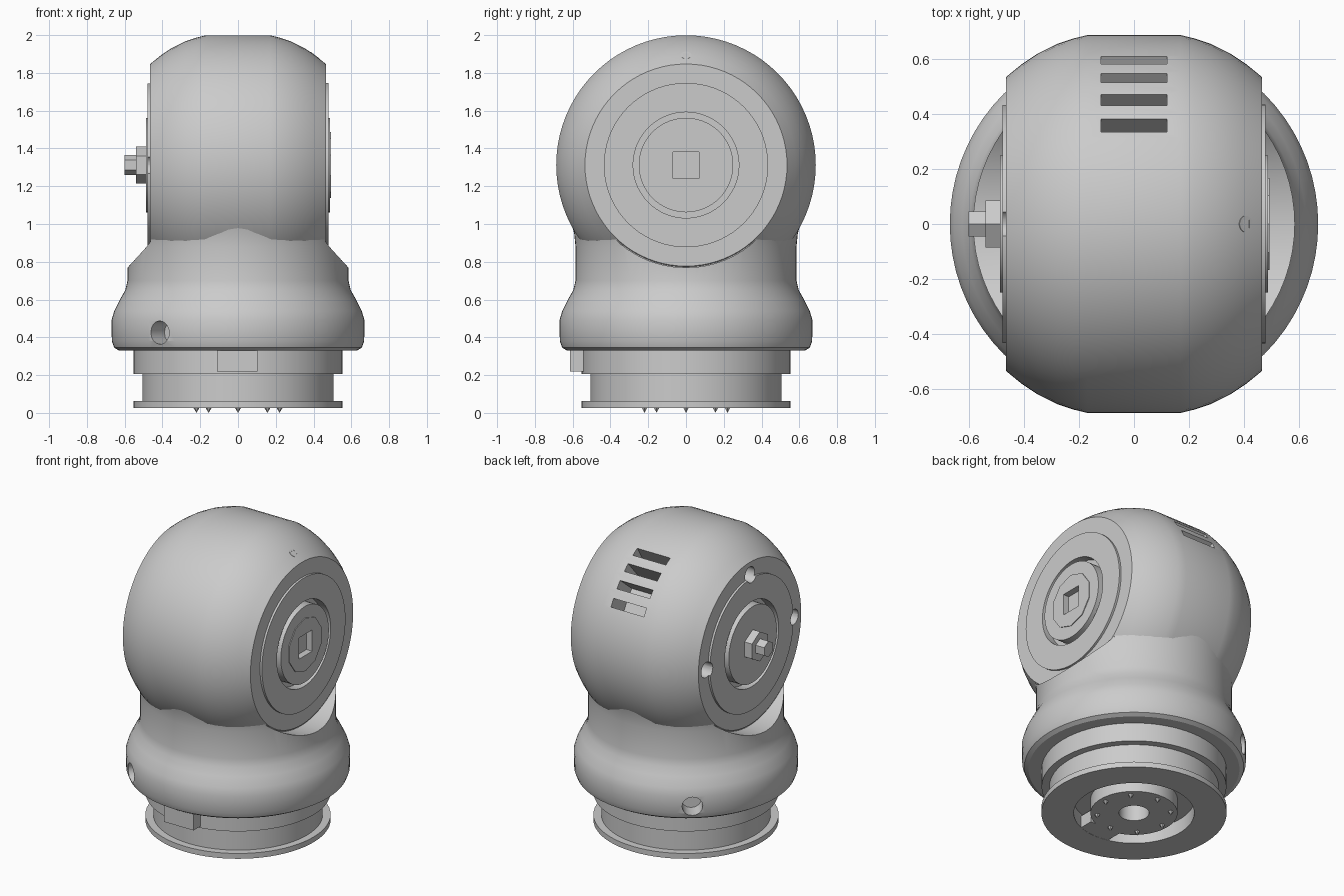
import bpy, bmesh, math
from mathutils import Matrix, Vector

cube = bpy.data.objects.get("Cube")
if cube:
    bpy.data.objects.remove(cube)

grey = bpy.data.materials.new("plain_grey")
grey.use_nodes = True
grey.diffuse_color = (0.6, 0.6, 0.6, 1)
grey.node_tree.nodes["Principled BSDF"].inputs["Base Color"].default_value = (0.6, 0.6, 0.6, 1)

HEAD = Vector((0, 0, 1.312))          # centre of the round head
TO_X = Matrix.Rotation(math.pi / 2, 4, 'Y')
TWIST = Matrix.Rotation(0.02, 4, 'Z')  # keeps cutter edges off the target's edges
parts = []


def finish(name, bm, matrix):
    bmesh.ops.transform(bm, matrix=matrix, verts=bm.verts)
    bmesh.ops.recalc_face_normals(bm, faces=bm.faces)
    mesh = bpy.data.meshes.new(name)
    bm.to_mesh(mesh)
    bm.free()
    mesh.materials.append(grey)
    obj = bpy.data.objects.new(name, mesh)
    bpy.context.collection.objects.link(obj)
    parts.append(obj)
    return obj


def lathe(name, profile, matrix=Matrix(), steps=72):
    """Spin (radius, height) points round z, then place the solid."""
    bm = bmesh.new()
    verts = [bm.verts.new((r, 0, h)) for r, h in profile]
    edges = [bm.edges.new(pair) for pair in zip(verts, verts[1:])]
    bmesh.ops.spin(bm, geom=verts + edges, cent=(0, 0, 0), axis=(0, 0, 1),
                   angle=math.tau, steps=steps, use_duplicate=False)
    bmesh.ops.remove_doubles(bm, verts=bm.verts, dist=0.0001)
    return finish(name, bm, matrix)


def rod(name, radius, low, high, matrix=Matrix(), sides=32):
    return lathe(name, [(0, low), (radius, low), (radius, high), (0, high)], matrix, sides)


def box(name, size, matrix):
    bm = bmesh.new()
    bmesh.ops.create_cube(bm, size=1)
    return finish(name, bm, matrix @ Matrix.Diagonal((*size, 1)))


def cut(target, tool):
    mod = target.modifiers.new("cut", 'BOOLEAN')
    mod.operation = 'DIFFERENCE'
    mod.solver = 'EXACT'
    mod.object = tool
    bpy.context.view_layer.update()
    bpy.context.view_layer.objects.active = target
    bpy.ops.object.modifier_apply(modifier=mod.name)
    parts.remove(tool)
    bpy.data.objects.remove(tool)


def side(sign):
    """Local z points out of the chosen side of the head."""
    return Matrix.Translation(HEAD) @ Matrix.Rotation(sign * math.pi / 2, 4, 'Y')


# Bulging skirt and neck, scooped away below the flat sides of the head
neck = lathe("neck", [(0, .33), (.63, .33), (.655, .345), (.668, .38), (.67, .49),
                      (.655, .54), (.625, .6), (.597, .65), (.585, .7), (.585, .88),
                      (.592, .95), (.606, 1.0), (0, 1.0)])
for s in (1, -1):
    cut(neck, rod("side_cut", .543, .46, .9, side(s) @ TWIST, 79))

# Two round holes in the skirt
for angle in (128.3, 231.7):
    place = Matrix.Rotation(math.radians(angle), 4, 'Z') @ Matrix.Translation((0, 0, .425)) @ TO_X
    cut(neck, rod("hole_cut", .062, .55, .8, place @ TWIST, 16))

# Round head with flat sides and a shallow pocket in each
half = [(.687, .17), (.675, .22), (.655, .28), (.62, .35), (.58, .41), (.535, .465),
        (.3, .465), (.3, .4), (0, .4)]
head = lathe("head", [(r, -h) for r, h in reversed(half)] + half, side(1), 80)

# Cooling slots in the back of the head
for i in range(4):
    tilt = Matrix.Rotation(-math.radians(31.5 + 9.6 * i), 4, 'X')
    place = Matrix.Translation(HEAD) @ tilt @ Matrix.Translation((0, 0, .65))
    cut(head, box("slot_cut", (.24, .054, .24), place))

# Side plates: raised rim, ring groove and centre disc
plate_profile = [(0, .39), (.29, .39), (.29, .44), (.435, .44), (.435, .479), (.28, .479),
                 (.28, .42), (.25, .42), (.25, .487), (0, .487)]
left_plate = lathe("left_plate", plate_profile, side(1))
right_plate = lathe("right_plate", plate_profile, side(-1))

# Square drive socket on the left side
hub = rod("socket_hub", .175, .45, .492, side(1), 10)
for target in (left_plate, hub):
    cut(target, box("square_cut", (.14, .14, .2),
                    side(1) @ Matrix.Translation((0, 0, .55))))

# Screw holes round the right plate
for y, z in ((0, .455), (.455, 0), (-.455, 0)):
    for target in (head, right_plate):
        place = Matrix.Translation((0, y, z)) @ side(-1) @ TWIST
        cut(target, rod("screw_cut", .05, .36, .7, place, 20))

# Drive peg on the right side
rod("peg_nut", .098, .47, .54, side(-1), 6)
rod("peg_tip", .052, .53, .602, side(-1), 6)

# Small set screw near the top of the left side
lean = Matrix.Translation((.4, 0, 1.885)) @ Matrix.Rotation(math.radians(38), 4, 'Y')
screw = rod("set_screw", .03, -.05, .012, lean, 16)
cut(screw, box("screw_slot", (.03, .03, .05), lean))

# Mounting collar with a bottom flange, ring channel and centre hole
lathe("mount", [(0, .15), (.09, .15), (.09, .027), (.26, .027), (.26, .12), (.36, .12),
                (.36, .027), (.553, .027), (.553, .062), (.506, .062), (.506, .207),
                (.552, .207), (.552, .34), (0, .34)])
box("channel_bridge", (.22, .12, .08), Matrix.Translation((.02, -.305, .068)))
box("front_key", (.215, .12, .12), Matrix.Translation((-.003, -.553, .278)))

# Small contact points under the flange
for i in range(8):
    a = math.radians(45 * i)
    lathe("contact_%d" % (i + 1), [(0, .03), (.018, .03), (0, 0)],
          Matrix.Translation((.22 * math.cos(a), .22 * math.sin(a), 0)), 6)

# Smooth the rounded surfaces and keep the hard edges
bpy.ops.object.select_all(action='DESELECT')
for obj in parts:
    obj.select_set(True)
bpy.context.view_layer.objects.active = head
bpy.ops.object.shade_smooth_by_angle(angle=math.radians(30))
